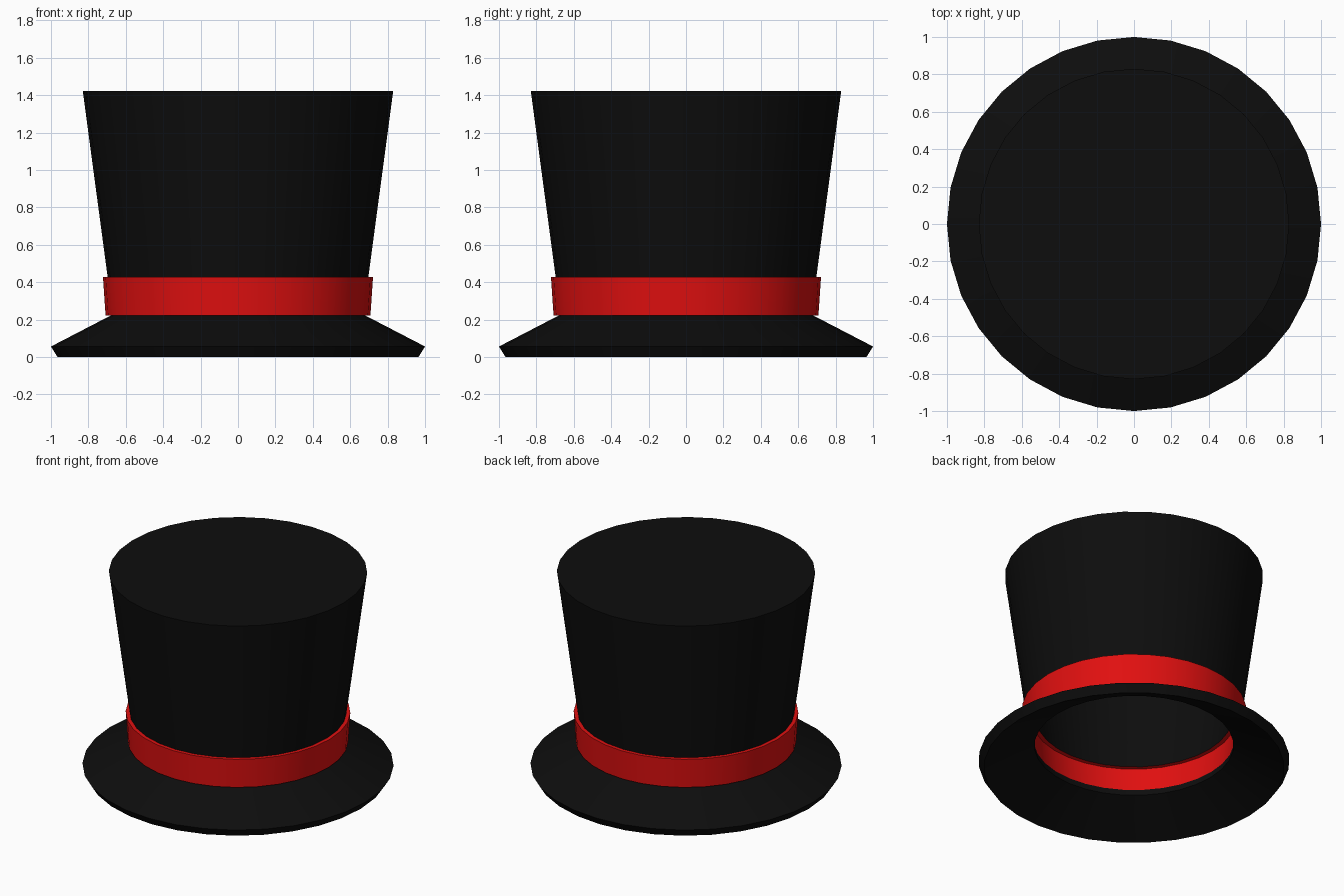
import bpy, bmesh
from math import cos, sin, pi, radians

if "Cube" in bpy.data.objects:
    bpy.data.objects.remove(bpy.data.objects["Cube"])

SIDES = 32


def material(name, rgb):
    m = bpy.data.materials.new(name)
    m.diffuse_color = (*rgb, 1)
    m.use_nodes = True
    m.node_tree.nodes["Principled BSDF"].inputs["Base Color"].default_value = m.diffuse_color
    return m


def lathe(name, strips, mat):
    """Revolve (radius, height) strips round z; a radius of 0 makes a flat cap."""
    bm = bmesh.new()
    for strip in strips:
        rings = [[bm.verts.new((r * cos(2 * pi * k / SIDES), r * sin(2 * pi * k / SIDES), z))
                  for k in range(SIDES)] for r, z in strip if r > 0]
        for a, b in zip(rings, rings[1:]):
            for k in range(SIDES):
                n = (k + 1) % SIDES
                bm.faces.new((a[k], a[n], b[n], b[k]))
        if strip[-1][0] == 0:
            bm.faces.new(rings[-1])
        if strip[0][0] == 0:
            bm.faces.new(rings[0][::-1])
    mesh = bpy.data.meshes.new(name)
    bm.to_mesh(mesh)
    bm.free()
    mesh.materials.append(mat)
    obj = bpy.data.objects.new(name, mesh)
    bpy.context.collection.objects.link(obj)
    bpy.ops.object.select_all(action='DESELECT')
    obj.select_set(True)
    bpy.context.view_layer.objects.active = obj
    bpy.ops.object.shade_smooth_by_angle(angle=radians(30))
    return obj


black = material("black_felt", (0.004, 0.004, 0.004))
red = material("red_ribbon", (0.75, 0.005, 0.005))

# Sloping brim: inner lip, underside, rim, top, ledge below the band
lathe("brim", [[(0.645, 0.207), (0.64, 0.165), (0.965, 0), (1.0, 0.056),
                (0.68, 0.222), (0.708, 0.222)]], black)

# Band: outside with its top ledge, and the inside face
lathe("band", [[(0.708, 0.222), (0.722, 0.428), (0.697, 0.428)],
               [(0.63, 0.37), (0.66, 0.37), (0.645, 0.207)]], red)

# Crown: flared outside wall with flat top, and hollow inside
lathe("crown", [[(0.697, 0.428), (0.83, 1.423), (0, 1.423)],
                [(0, 1.36), (0.76, 1.36), (0.63, 0.37)]], black)
